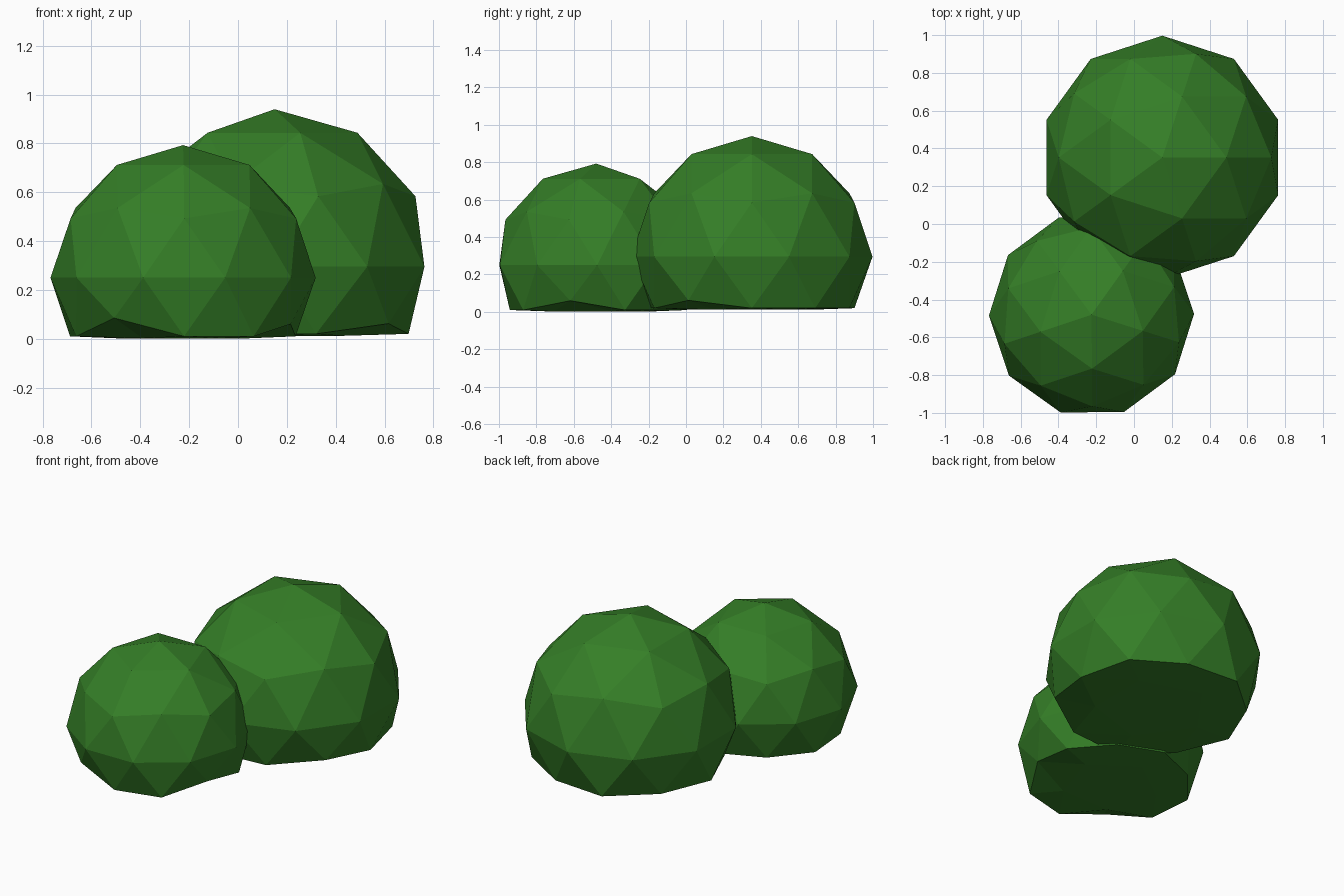
import bpy, bmesh, math

if "Cube" in bpy.data.objects:
    bpy.data.objects.remove(bpy.data.objects["Cube"])

green = bpy.data.materials.new("leaf_green")
green.diffuse_color = (0.035, 0.21, 0.02, 1)
green.use_nodes = True
green.node_tree.nodes["Principled BSDF"].inputs["Base Color"].default_value = green.diffuse_color


def bush_lobe(name, centre, radius, turn, floor, lifted):
    """Low-poly ball with a flattened underside; lifted = {angle: z} chips on the bottom rim."""
    cx, cy, cz = centre
    bm = bmesh.new()
    bmesh.ops.create_icosphere(bm, subdivisions=2, radius=radius)
    for v in bm.verts:
        angle = math.degrees(math.atan2(v.co.y, v.co.x)) + turn
        spread = math.hypot(v.co.x, v.co.y)
        c, s = math.cos(math.radians(angle)), math.sin(math.radians(angle))
        z = v.co.z + cz
        if v.co.z < -0.3 * radius:
            z = floor
            if spread < 0.7 * radius:
                z = floor - 0.008
            else:
                for a, lift in lifted.items():
                    if abs((angle - a + 180) % 360 - 180) < 5:
                        z = lift
        v.co = (cx + spread * c, cy + spread * s, z)
    mesh = bpy.data.meshes.new(name)
    bm.to_mesh(mesh)
    bm.free()
    mesh.materials.append(green)
    obj = bpy.data.objects.new(name, mesh)
    bpy.context.collection.objects.link(obj)


# Tall rear lobe and smaller front lobe of the bush
bush_lobe("large_bush_lobe", (0.15, 0.352, 0.295), 0.645, 0, 0.02, {-36: 0.062})
bush_lobe("small_bush_lobe", (-0.225, -0.48, 0.25), 0.543, -17.5, 0.01,
          {-126: 0.085, -18: 0.06})
